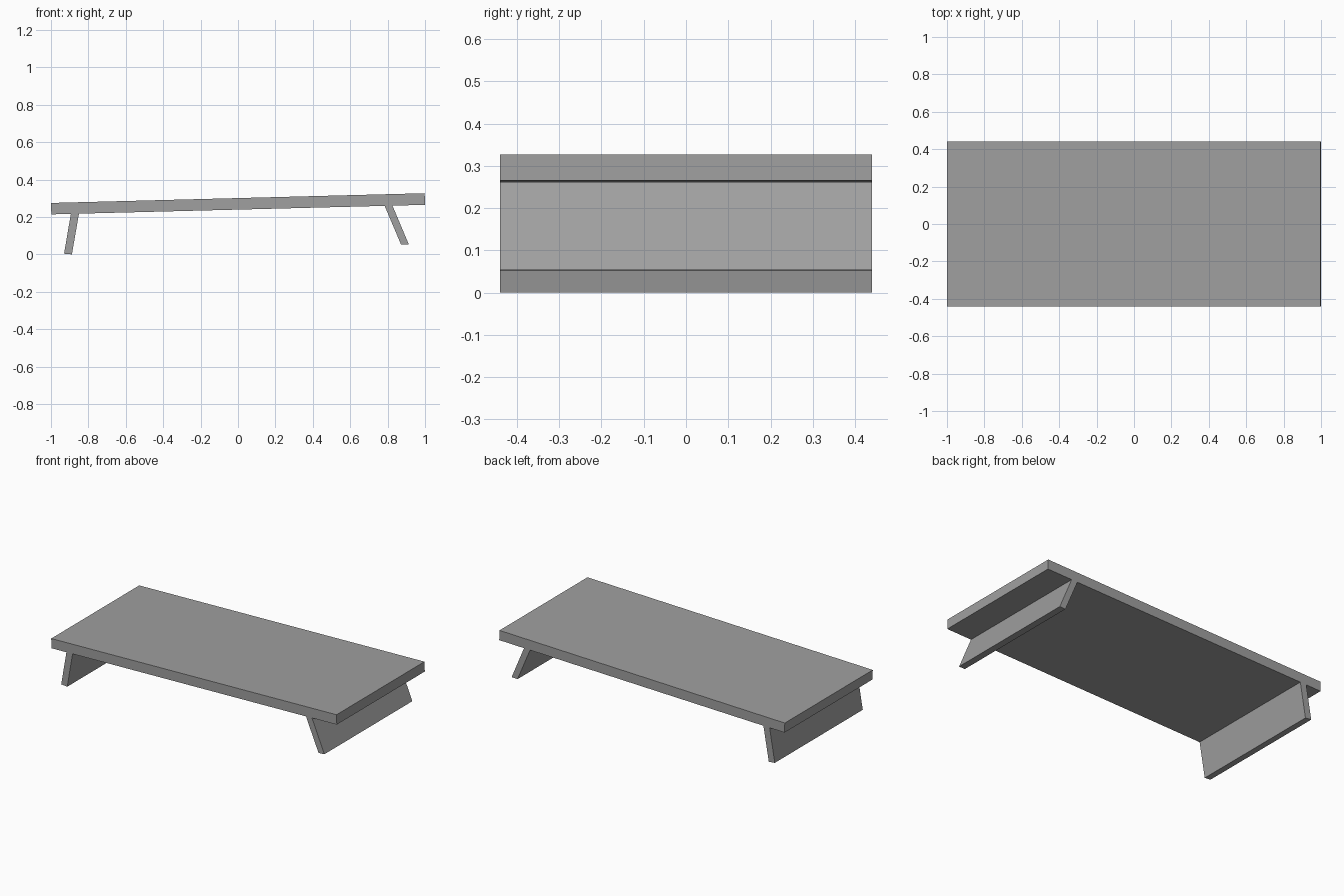
import bpy
import bmesh

cube = bpy.data.objects.get("Cube")
if cube:
    bpy.data.objects.remove(cube, do_unlink=True)

HALF_DEPTH = 0.44

grey = bpy.data.materials.new("plain grey")
grey.use_nodes = True
colour = (0.35, 0.35, 0.35, 1)
grey.diffuse_color = colour
grey.node_tree.nodes["Principled BSDF"].inputs["Base Color"].default_value = colour


def slab(name, profile):
    """Extrude an x-z outline across the full depth of the table."""
    bm = bmesh.new()
    face = bm.faces.new([bm.verts.new((x, -HALF_DEPTH, z)) for x, z in profile])
    moved = bmesh.ops.extrude_face_region(bm, geom=[face])["geom"]
    verts = [v for v in moved if isinstance(v, bmesh.types.BMVert)]
    bmesh.ops.translate(bm, verts=verts, vec=(0, 2 * HALF_DEPTH, 0))
    bmesh.ops.recalc_face_normals(bm, faces=bm.faces)
    mesh = bpy.data.meshes.new(name)
    bm.to_mesh(mesh)
    bm.free()
    mesh.materials.append(grey)
    obj = bpy.data.objects.new(name, mesh)
    bpy.context.collection.objects.link(obj)
    return obj


# Gently sloping top board
slab("table_top", [(-0.998, 0.214), (1, 0.265), (0.998, 0.327), (-1, 0.275)])

# Splayed panel legs, the left one shorter and more slanted
slab("right_leg", [(-0.93, 0.004), (-0.888, 0), (-0.85, 0.22), (-0.893, 0.22)])
slab("left_leg", [(0.872, 0.052), (0.913, 0.054), (0.825, 0.263), (0.783, 0.262)])
